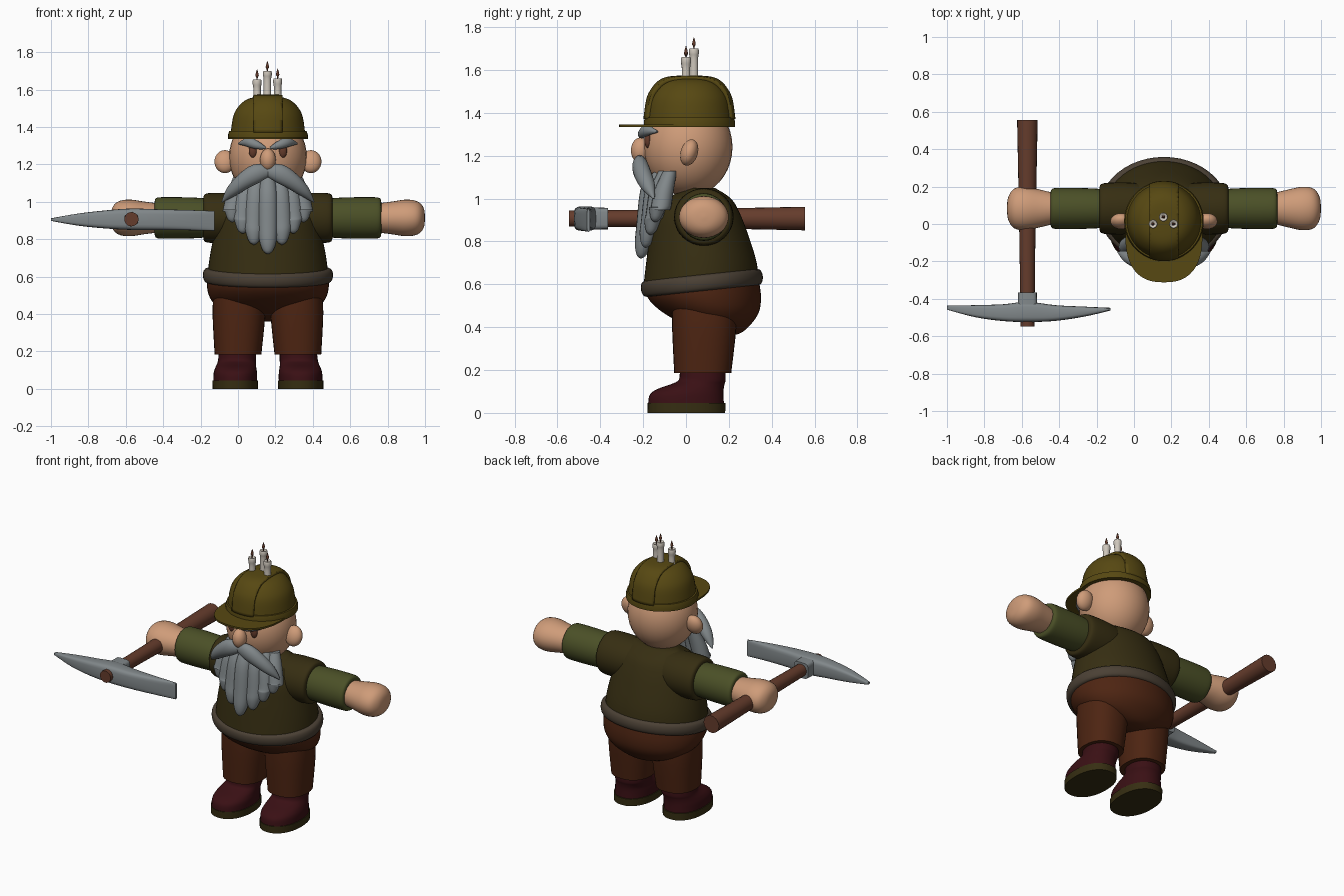
import bpy, bmesh, math
from mathutils import Vector, Matrix

cube = bpy.data.objects.get("Cube")
if cube:
    bpy.data.objects.remove(cube, do_unlink=True)

MID = 0.16                       # the figure stands off centre, the pick reaches out to its right
X, Y, Z = Vector((1, 0, 0)), Vector((0, 1, 0)), Vector((0, 0, 1))
SIDES = ((-1, "right"), (1, "left"))


def material(name, r, g, b):
    mat = bpy.data.materials.new(name)
    mat.use_nodes = True
    mat.diffuse_color = (r, g, b, 1)
    shader = mat.node_tree.nodes["Principled BSDF"]
    shader.inputs["Base Color"].default_value = (r, g, b, 1)
    shader.inputs["Roughness"].default_value = 0.8
    return mat


shirt_mat = material("dark olive cloth", .037, .027, .006)
skin_mat = material("skin", .62, .33, .19)
helmet_mat = material("mustard helmet", .095, .065, .006)
sleeve_mat = material("moss green", .07, .08, .02)
trouser_mat = material("rust brown", .075, .018, .006)
boot_mat = material("dark maroon", .042, .005, .007)
belt_mat = material("taupe leather", .07, .052, .035)
grey_mat = material("steel grey", .22, .245, .255)
wood_mat = material("wood brown", .13, .045, .025)
wax_mat = material("candle wax", .62, .57, .5)


def finish(name, bm, mat, angle=40):
    """Turn a bmesh into a smooth shaded object with sharp creases."""
    bmesh.ops.recalc_face_normals(bm, faces=bm.faces)
    mesh = bpy.data.meshes.new(name)
    bm.to_mesh(mesh)
    bm.free()
    mesh.materials.append(mat)
    for poly in mesh.polygons:
        poly.use_smooth = True
    mesh.set_sharp_from_angle(angle=math.radians(angle))
    obj = bpy.data.objects.new(name, mesh)
    bpy.context.scene.collection.objects.link(obj)
    return obj


def refine(stations, sub):
    """Catmull-Rom interpolation of (x, y, z, a, b) stations."""
    out = []
    last = len(stations) - 1
    for i in range(last):
        p0, p1, p2, p3 = (stations[min(max(k, 0), last)] for k in range(i - 1, i + 3))
        for j in range(sub):
            t = j / sub
            out.append([b + (c - a) * t / 2 + (2 * a - 5 * b + 4 * c - d) * t * t / 2
                        + (3 * b - a - 3 * c + d) * t ** 3 / 2
                        for a, b, c, d in zip(p0, p1, p2, p3)])
    return out + [list(stations[-1])]


def sweep_mesh(stations, axis=None, sub=4, power=2, mirror=1, mid=MID, n=32):
    """Loft rounded rings along stations; without an axis the rings follow the path."""
    rows = refine(stations, sub)
    centres = [Vector((mid + mirror * r[0], r[1], r[2])) for r in rows]
    bm = bmesh.new()
    rings = []
    for i, (row, c) in enumerate(zip(rows, centres)):
        t = axis or (centres[min(i + 1, len(rows) - 1)] - centres[max(i - 1, 0)]).normalized()
        ref = Y if axis is None or axis == X else X
        u = (ref - t * ref.dot(t)).normalized()
        v = t.cross(u)
        ring = []
        for k in range(n):
            ang = math.tau * k / n
            cs, sn = math.cos(ang), math.sin(ang)
            p = (u * math.copysign(abs(cs) ** (2 / power), cs) * max(row[3], .001)
                 + v * math.copysign(abs(sn) ** (2 / power), sn) * max(row[4], .001))
            ring.append(bm.verts.new(c + p))
        rings.append(ring)
    for low, high in zip(rings, rings[1:]):
        for k in range(n):
            bm.faces.new((low[k], low[k - 1], high[k - 1], high[k]))
    bm.faces.new(rings[0])
    bm.faces.new(rings[-1])
    return bm


def sweep(name, mat, stations, **options):
    return finish(name, sweep_mesh(stations, **options), mat)


def upright(cx, rows):
    """Stations for a vertical part from rows of z, centre y, half width, half depth."""
    return [(cx, cy, z, rx, ry) for z, cy, rx, ry in rows]


def ball(name, mat, centre, radii, tilt=0):
    bm = bmesh.new()
    bmesh.ops.create_uvsphere(bm, u_segments=32, v_segments=20, radius=1)
    place = (Matrix.Translation(Vector(centre) + X * MID) @ Matrix.Rotation(tilt, 4, "X")
             @ Matrix.Diagonal((*radii, 1)))
    bmesh.ops.transform(bm, matrix=place, verts=bm.verts)
    return finish(name, bm, mat)


# Torso, trousers and tilted belt
sweep("torso", shirt_mat, upright(0, [
    (.58, .072, .325, .272), (.7, .072, .312, .258), (.82, .062, .288, .232),
    (.93, .052, .26, .2), (1.0, .06, .22, .15), (1.05, .075, .15, .06)]), axis=Z, n=48)
sweep("trouser_seat", trouser_mat, upright(0, [
    (.62, .075, .32, .265), (.54, .085, .325, .265), (.47, .115, .3, .225),
    (.41, .15, .23, .15), (.37, .18, .1, .07), (.36, .18, .01, .01)]), axis=Z, n=48)
belt = sweep_mesh(upright(0, [
    (-.04, 0, .31, .25), (-.032, 0, .338, .276), (0, 0, .348, .286),
    (.032, 0, .338, .276), (.04, 0, .3, .24)]), axis=Z, n=48)
bmesh.ops.transform(belt, verts=belt.verts,
                    matrix=Matrix.Translation((0, .074, .607)) @ Matrix.Rotation(.105, 4, "X"))
finish("belt", belt, belt_mat)

# Limbs
ARM_Y, ARM_Z = .083, .914
for s, side in SIDES:
    def arm(name, mat, rows):
        sweep(name, mat, [(x, ARM_Y, ARM_Z, ry, rz) for x, ry, rz in rows], axis=X, mirror=s)

    arm(side + "_shirt_sleeve", shirt_mat, [
        (.05, .12, .12), (.18, .138, .132), (.29, .138, .134), (.335, .13, .128), (.345, .11, .11)])
    arm(side + "_forearm_sleeve", sleeve_mat, [
        (.28, .1, .1), (.4, .108, .109), (.55, .11, .111), (.597, .105, .106), (.606, .085, .085)])
    arm(side + "_hand", skin_mat, [
        (.59, .083, .078), (.66, .1, .087), (.74, .116, .098), (.8, .106, .088),
        (.832, .062, .055), (.84, .005, .005)])
    sweep(side + "_trouser_leg", trouser_mat, [
        (.155, .085, .52, .135, .15), (.155, .085, .4, .141, .15), (.16, .078, .185, .125, .133)],
        axis=Z, mirror=s, power=2.3)
    sweep(side + "_boot", boot_mat, [
        (.175, 0, .04, .117, .177), (.174, .003, .085, .116, .172), (.172, .022, .112, .11, .154),
        (.168, .055, .134, .104, .125), (.165, .075, .152, .102, .11), (.163, .078, .185, .1, .107)],
        axis=Z, mirror=s, power=2.2)
    sweep(side + "_boot_sole", shirt_mat, upright(.175, [
        (0, .002, .121, .181), (.045, .002, .122, .182)]), axis=Z, mirror=s, sub=1, power=2.2)

# Head and face
ball("head", skin_mat, (0, .01, 1.24), (.208, .207, .23))
ball("nose", skin_mat, (0, -.212, 1.225), (.042, .045, .06))
for s, side in SIDES:
    ball(side + "_ear", skin_mat, (s * .23, .015, 1.215), (.056, .04, .063), tilt=-.3)
    ball(side + "_eye", wood_mat, (s * .08, -.178, 1.272), (.022, .016, .036))
    sweep(side + "_eyebrow", grey_mat, [
        (.012, -.205, 1.287, .01, .006), (.055, -.205, 1.302, .02, .021),
        (.105, -.182, 1.318, .022, .025), (.155, -.135, 1.312, .006, .005)], mirror=s, n=16)
    sweep(side + "_moustache", grey_mat, [
        (-.005, -.215, 1.165, .02, .03), (.06, -.215, 1.152, .036, .05),
        (.13, -.2, 1.11, .04, .045), (.195, -.175, 1.055, .032, .031),
        (.245, -.15, 1.0, .004, .004)], mirror=s, n=20)

# Beard made of overlapping pointed locks, shorter and further back towards the cheeks
for i, (spread, tip) in enumerate(((0, .72), (.075, .77), (.135, .83), (.19, .89))):
    for s, side in SIDES[:2 if i else 1]:
        back = i * .022
        rows = [(1.13, -.14, .035), (1.04, -.168, .05), (.45 * tip + .55, -.185, .052),
                (tip + .07, -.198, .045), (tip + .018, -.207, .026), (tip, -.21, .003)]
        sweep(f"beard_lock_{i}_{side}", grey_mat,
              [(spread * (.8 + .2 * min(k, 2) / 2), y + back, z, r, r * .9)
               for k, (z, y, r) in enumerate(rows)], axis=Z, mirror=s, n=20)

# Helmet: dome, raised centre band, rim and flat peak
DOME = [(1.36, .2, .203), (1.45, .187, .19), (1.5, .165, .168),
        (1.54, .125, .132), (1.559, .075, .085), (1.564, .005, .005)]
sweep("helmet_dome", helmet_mat, upright(0, [(z, .016, a, b) for z, a, b in DOME]), axis=Z, n=48)
band = sweep_mesh(upright(0, [(z + .011, .016, a + .012, b + .012) for z, a, b in DOME]),
                  axis=Z, n=64)
for s in (-1, 1):
    bmesh.ops.bisect_plane(band, geom=band.verts[:] + band.edges[:] + band.faces[:],
                           plane_co=X * (MID + s * .078), plane_no=X * s, clear_outer=True)
bottom = [f for f in band.faces if f.calc_center_median().z < 1.372]
bmesh.ops.delete(band, geom=bottom, context="FACES")
band_obj = finish("helmet_band", band, helmet_mat)
wall = band_obj.modifiers.new("thickness", "SOLIDIFY")
wall.thickness = .025
sweep("helmet_rim", helmet_mat, upright(0, [
    (1.335, .016, .213, .213), (1.36, .016, .213, .213), (1.378, .016, .207, .208),
    (1.38, .016, .19, .19)]), axis=Z, sub=1, n=48)
sweep("helmet_peak", helmet_mat, upright(0, [
    (1.335, -.055, .206, .257), (1.346, -.055, .206, .257)]), axis=Z, sub=1, power=2.5, n=48)

# Candles on the helmet
for name, x, y, top in (("right", -.058, 0, 1.655), ("middle", -.003, .037, 1.7), ("left", .052, 0, 1.66)):
    sweep(name + "_candle", wax_mat, upright(x, [
        (1.55, y, .021, .021), (top - .05, y, .02, .02), (top - .02, y, .024, .024),
        (top, y, .021, .021), (top - .005, y, .01, .01)]), axis=Z, n=14)
    sweep(name + "_flame", wood_mat, upright(x, [
        (top - .005, y, .003, .003), (top + .01, y, .004, .004), (top + .022, y, .009, .009),
        (top + .052, y, .001, .001)]), axis=Z, n=10)

# Pickaxe held in the right hand
PICK_X, PICK_Z = -.57, .907
sweep("pick_handle", wood_mat, [
    (PICK_X, -.547, PICK_Z, .038, .038), (PICK_X, -.2, PICK_Z, .041, .041),
    (PICK_X, .2, PICK_Z, .048, .048), (PICK_X, .555, PICK_Z, .055, .055)], axis=Y, mid=0, n=20)
sweep("pick_collar", grey_mat, [
    (PICK_X, -.45, PICK_Z, .052, .052), (PICK_X, -.365, PICK_Z, .05, .05)],
    axis=Y, mid=0, sub=1, power=5, n=24)
sweep("pick_head", grey_mat, [
    (-1, -.447, .905, .011, .007), (-.85, -.466, .905, .032, .033), (-.7, -.474, .906, .045, .049),
    (PICK_X, -.47, PICK_Z, .054, .057), (-.42, -.476, .905, .042, .055),
    (-.26, -.468, .902, .026, .054), (-.125, -.455, .898, .007, .053)],
    axis=X, mid=0, power=4, n=24)
